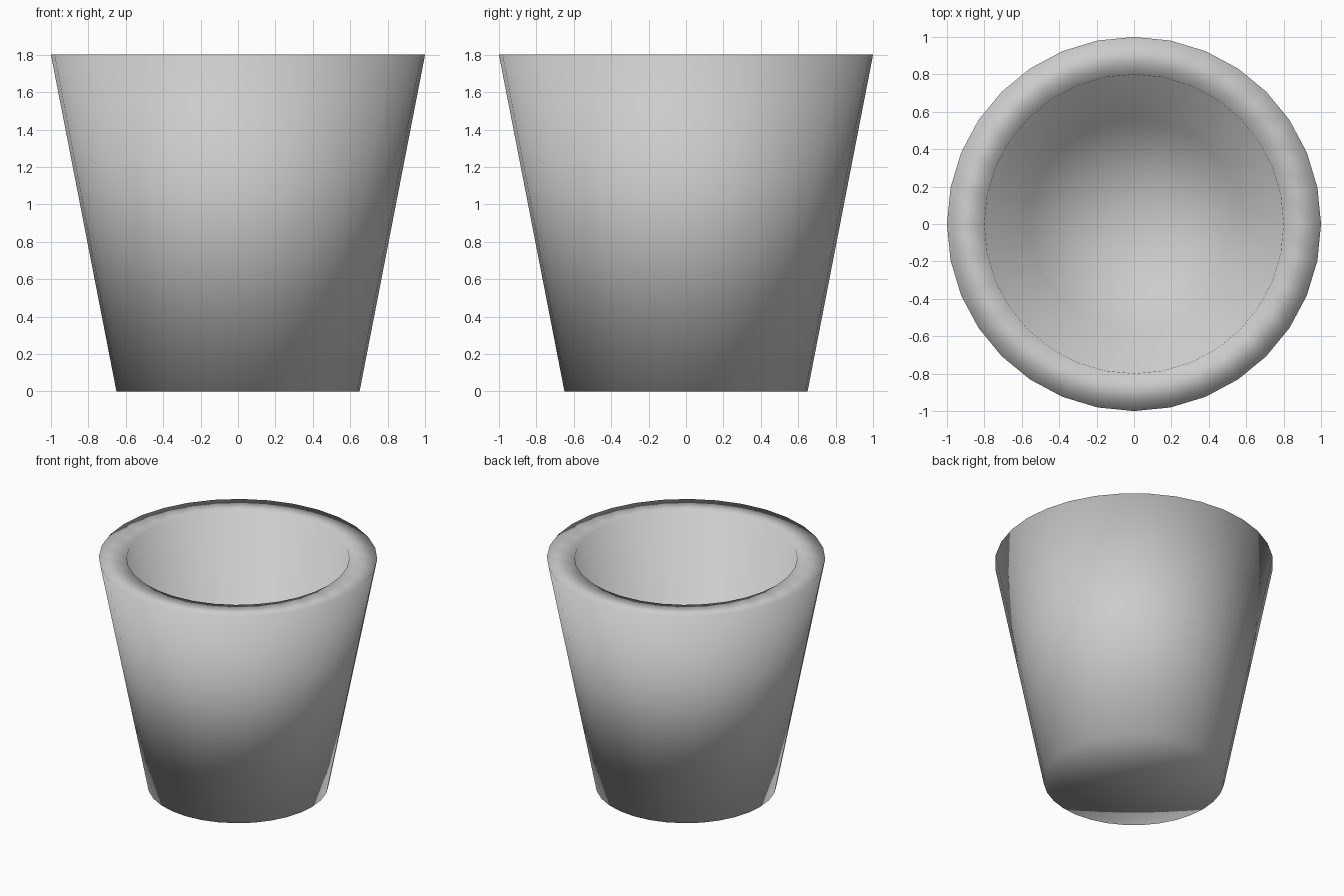
import bpy, bmesh, math

if "Cube" in bpy.data.objects:
    bpy.data.objects.remove(bpy.data.objects["Cube"])

SIDES = 32

# (radius, height) profile: outer foot, outer lip, inner lip, inner floor
PROFILE = [(0.65, 0.0), (1.0, 1.8), (0.8, 1.8), (0.56, 0.2)]

bm = bmesh.new()


def ring(radius, z):
    return [bm.verts.new((radius * math.cos(2 * math.pi * i / SIDES),
                          radius * math.sin(2 * math.pi * i / SIDES), z))
            for i in range(SIDES)]


def cap(loop, z):
    centre = bm.verts.new((0, 0, z))
    for i in range(SIDES):
        bm.faces.new((loop[i], loop[(i + 1) % SIDES], centre))


# Tapered outer wall, flat rim and tapered inner wall
rings = [ring(r, z) for r, z in PROFILE]
for low, high in zip(rings, rings[1:]):
    for i in range(SIDES):
        j = (i + 1) % SIDES
        bm.faces.new((low[i], low[j], high[j], high[i]))

# Underside and inner floor
cap(rings[0], PROFILE[0][1])
cap(rings[-1], PROFILE[-1][1])
bmesh.ops.recalc_face_normals(bm, faces=bm.faces[:])

# Fully smooth shading, including the rim
for f in bm.faces:
    f.smooth = True

mesh = bpy.data.meshes.new("plant_pot")
bm.to_mesh(mesh)
bm.free()
pot = bpy.data.objects.new("plant_pot", mesh)
bpy.context.collection.objects.link(pot)
